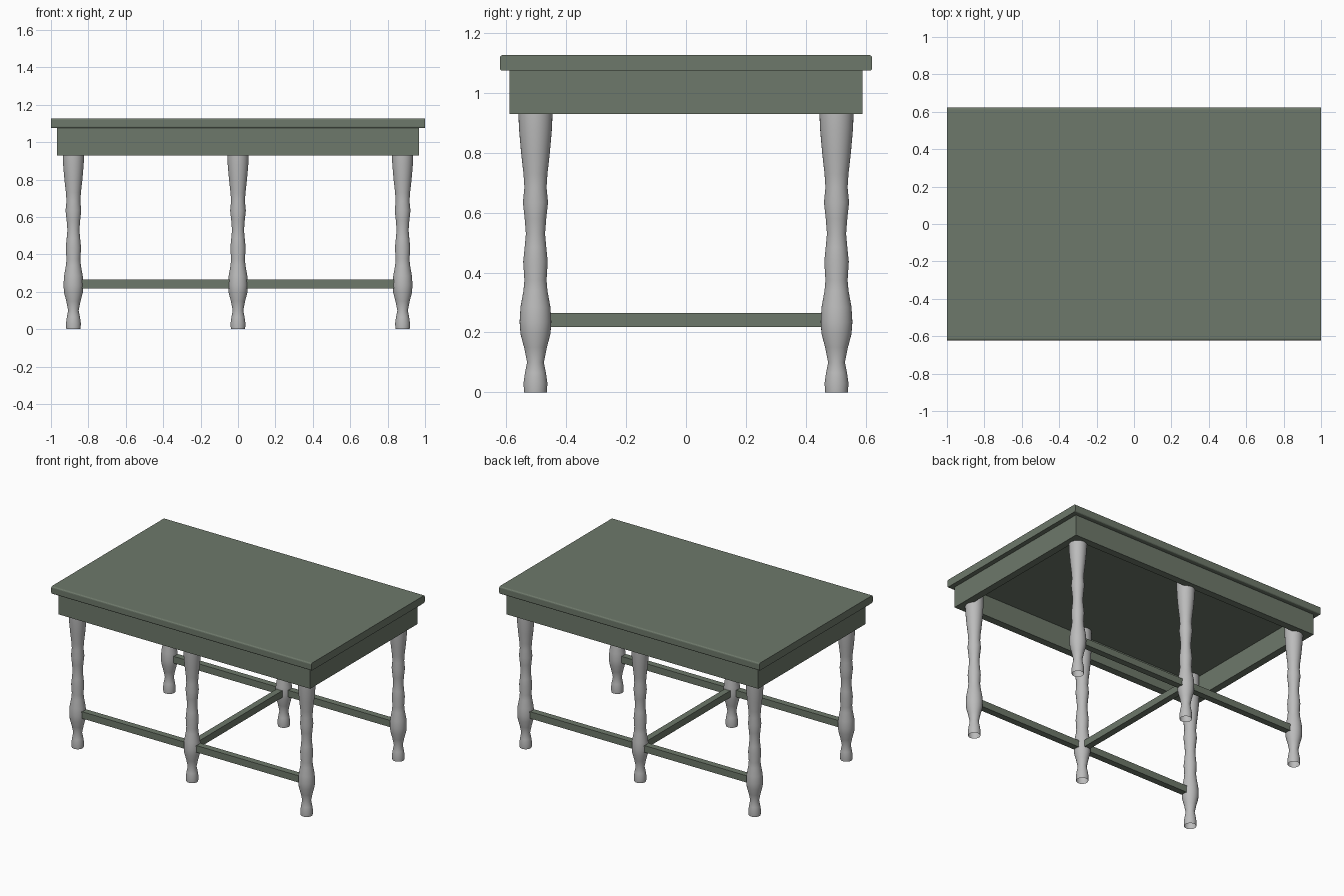
import bpy, bmesh, math

cube = bpy.data.objects.get("Cube")
if cube:
    bpy.data.objects.remove(cube, do_unlink=True)


def material(name, rgb):
    m = bpy.data.materials.new(name)
    m.use_nodes = True
    color = (*rgb, 1)
    m.diffuse_color = color
    m.node_tree.nodes["Principled BSDF"].inputs["Base Color"].default_value = color
    return m


GREEN = material("sage green paint", (0.155, 0.19, 0.145))
GREY = material("light grey", (0.5, 0.5, 0.5))


def add_object(name, bm, mat):
    bmesh.ops.recalc_face_normals(bm, faces=bm.faces)
    mesh = bpy.data.meshes.new(name)
    bm.to_mesh(mesh)
    bm.free()
    mesh.materials.append(mat)
    obj = bpy.data.objects.new(name, mesh)
    bpy.context.collection.objects.link(obj)
    return obj


def box(name, lo, hi, round_long_edges=0):
    bm = bmesh.new()
    bmesh.ops.create_cube(bm, size=1)
    for v in bm.verts:
        v.co = [(a + b) / 2 + c * (b - a) for a, b, c in zip(lo, hi, v.co)]
    if round_long_edges:
        edges = [e for e in bm.edges
                 if abs(e.verts[0].co.x - e.verts[1].co.x) > 0.1]
        bmesh.ops.bevel(bm, geom=edges, offset=round_long_edges, segments=3,
                        profile=0.5, affect='EDGES')
    return add_object(name, bm, GREEN)


# Main dimensions
LEG_X, LEG_Y = 0.88, 0.503
APRON_X, APRON_Y, THICK = 0.968, 0.59, 0.05
APRON_Z, TOP_Z, HEIGHT = 0.93, 1.075, 1.127
BAR_Z0, BAR_Z1, BAR = 0.218, 0.265, 0.022

# Table top with softened front and back edges
box("table_top", (-1, -0.622, TOP_Z), (1, 0.622, HEIGHT), 0.009)

# Apron boards between small corner posts
ix, iy = APRON_X - THICK, APRON_Y - THICK
for side, s in (("front", -1), ("back", 1)):
    y0, y1 = sorted((s * iy, s * APRON_Y))
    box(side + "_apron", (-ix, y0, APRON_Z), (ix, y1, TOP_Z))
    for hand, t in (("right", -1), ("left", 1)):
        x0, x1 = sorted((t * ix, t * APRON_X))
        box(f"{side}_{hand}_corner_post", (x0, y0, APRON_Z), (x1, y1, TOP_Z))
for hand, t in (("right", -1), ("left", 1)):
    x0, x1 = sorted((t * ix, t * APRON_X))
    box(hand + "_apron", (x0, -iy, APRON_Z), (x1, iy, TOP_Z))

# Turned leg profile: radius, height
PROFILE = [(0.038, 0), (0.040, 0.03), (0.035, 0.065), (0.028, 0.1),
           (0.038, 0.15), (0.050, 0.195), (0.053, 0.235), (0.050, 0.285),
           (0.040, 0.34), (0.037, 0.375), (0.041, 0.437), (0.036, 0.485),
           (0.032, 0.53), (0.036, 0.58), (0.042, 0.635), (0.037, 0.685),
           (0.040, 0.73), (0.048, 0.80), (0.055, 0.88), (0.057, APRON_Z),
           (0.057, TOP_Z)]
SIDES = 32


def turned_leg(name, x, y):
    bm = bmesh.new()
    rings = []
    for r, z in PROFILE:
        rings.append([bm.verts.new((r * math.cos(a), r * math.sin(a), z))
                      for a in (2 * math.pi * i / SIDES for i in range(SIDES))])
    for low, high in zip(rings, rings[1:]):
        for i in range(SIDES):
            j = (i + 1) % SIDES
            bm.faces.new((low[i], low[j], high[j], high[i])).smooth = True
    add_object(name, bm, GREY).location = (x, y, 0)


for side, s in (("front", -1), ("back", 1)):
    for hand, t in (("right", -1), ("middle", 0), ("left", 1)):
        turned_leg(f"{side}_{hand}_leg", t * LEG_X, s * LEG_Y)

# Stretchers: one pair along each long side and one across the middle
GAP = 0.045
for side, s in (("front", -1), ("back", 1)):
    y = s * LEG_Y
    for hand, t in (("right", -1), ("left", 1)):
        x0, x1 = sorted((t * GAP, t * (LEG_X - GAP)))
        box(f"{side}_{hand}_stretcher", (x0, y - BAR, BAR_Z0), (x1, y + BAR, BAR_Z1))
box("cross_stretcher", (-BAR, -LEG_Y + GAP, BAR_Z0), (BAR, LEG_Y - GAP, BAR_Z1))
